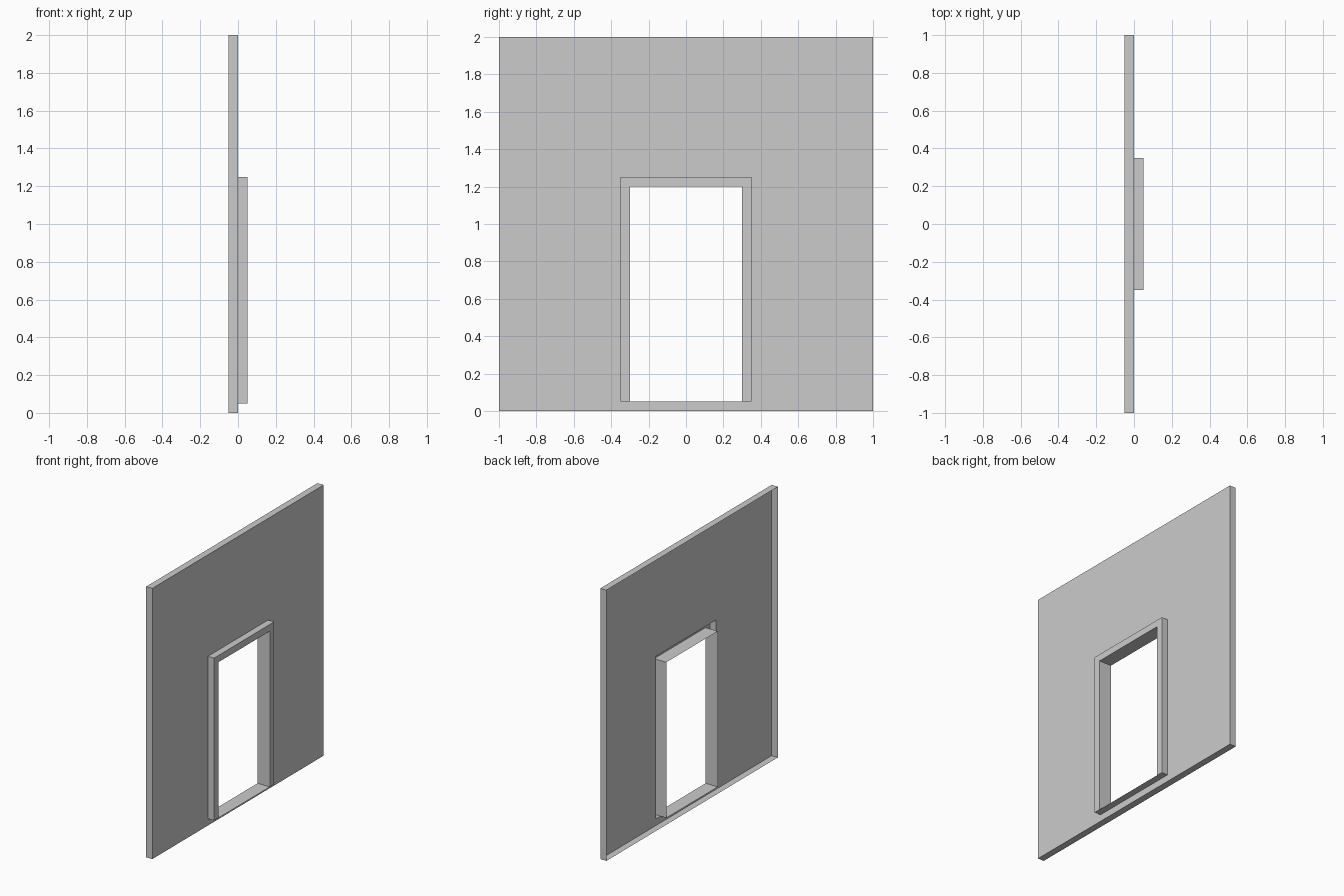
import bpy, bmesh

if "Cube" in bpy.data.objects:
    bpy.data.objects.remove(bpy.data.objects["Cube"])

T = 0.05  # wall thickness and frame projection


def rect(x, half_w, z0, z1):
    """Rectangle in the y-z plane, starting at the bottom +y corner."""
    return [(x, half_w, z0), (x, half_w, z1), (x, -half_w, z1), (x, -half_w, z0)]


def skin(name, loops, closed=True, feet=False):
    """Join successive four-point loops with quads."""
    bm = bmesh.new()
    rows = [[bm.verts.new(p) for p in loop] for loop in loops]
    for a, b in zip(rows, rows[1:]):
        for i in range(4 if closed else 3):
            j = (i + 1) % 4
            bm.faces.new((a[i], a[j], b[j], b[i]))
    if feet:
        # close the lower ends of both jambs
        for end in (0, 3):
            ring = [r[end] for r in rows]
            bm.faces.new(ring if end == 0 else ring[::-1])
    mesh = bpy.data.meshes.new(name)
    bm.to_mesh(mesh)
    bm.free()
    obj = bpy.data.objects.new(name, mesh)
    bpy.context.collection.objects.link(obj)
    return obj


# Wall: open-backed shell with a rim and a doorway cut-out
skin("wall", [rect(-T, 1, 0, 2), rect(0, 1, 0, 2), rect(0, 0.35, 0.05, 1.25)])

# Door frame: raised jambs and lintel, hollow behind
frame = [rect(0, 0.35, 0.05, 1.25), rect(T, 0.35, 0.05, 1.25),
         rect(T, 0.30, 0.05, 1.20), rect(0, 0.30, 0.05, 1.20)]
frame_obj = skin("door_frame", frame[:3], closed=False)

# Feet under the jambs
bm = bmesh.new()
bm.from_mesh(frame_obj.data)
for end in (0, 3):
    ring = [bm.verts.new(loop[end]) for loop in frame]
    bm.faces.new(ring if end == 0 else ring[::-1])
bmesh.ops.remove_doubles(bm, verts=bm.verts, dist=1e-5)
bm.to_mesh(frame_obj.data)
bm.free()

# Doorway lining: full-depth tube including the threshold
skin("doorway_lining", [rect(T, 0.30, 0.05, 1.20), rect(-T, 0.30, 0.05, 1.20)])
